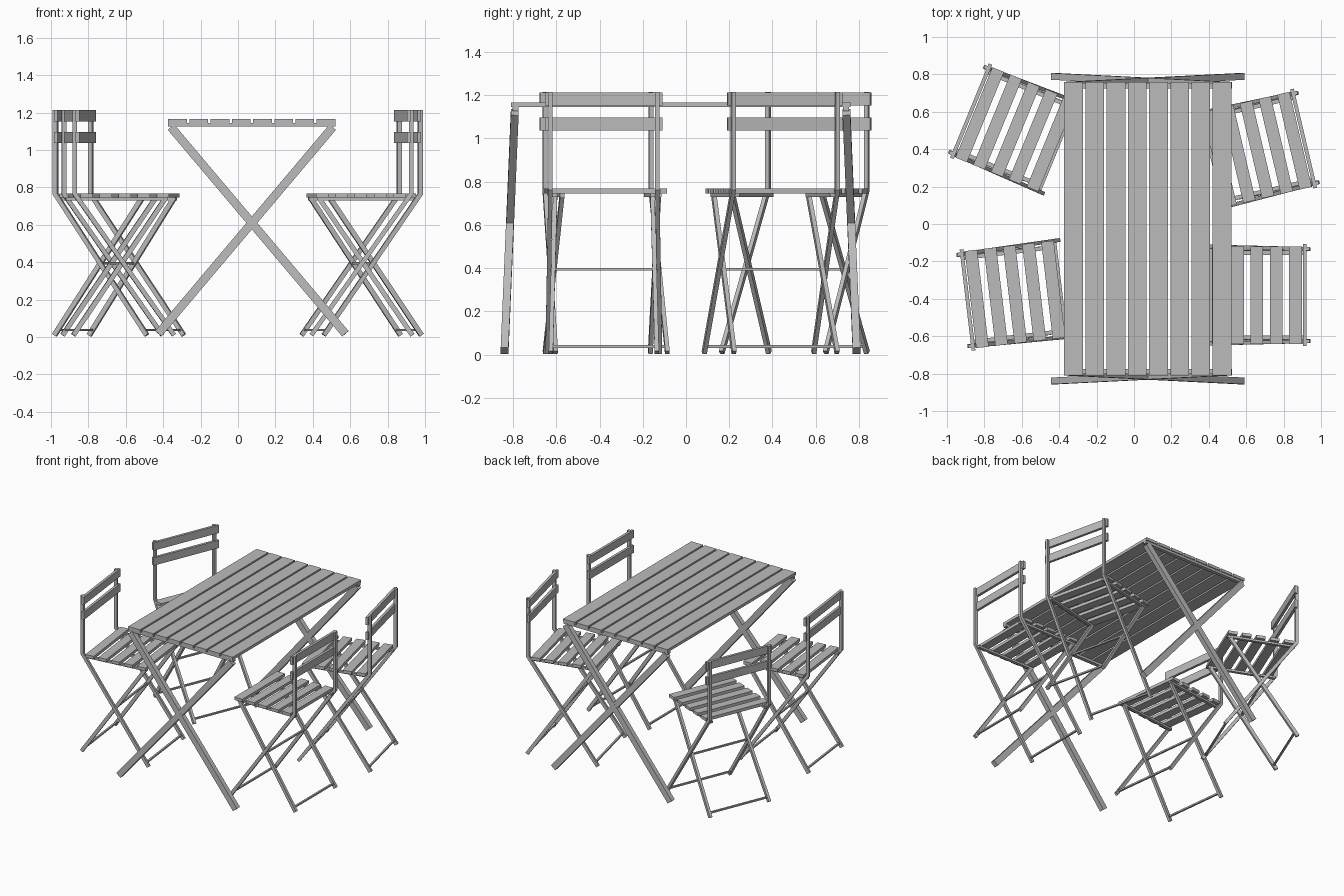
import bpy
import bmesh
from math import radians
from mathutils import Matrix, Vector

cube = bpy.data.objects.get("Cube")
if cube:
    bpy.data.objects.remove(cube, do_unlink=True)

grey = bpy.data.materials.new("plain_grey")
grey.use_nodes = True
GREY = (0.5, 0.5, 0.5, 1)
grey.diffuse_color = GREY
grey.node_tree.nodes["Principled BSDF"].inputs["Base Color"].default_value = GREY


def finish(name, bm, place):
    bmesh.ops.recalc_face_normals(bm, faces=bm.faces[:])
    mesh = bpy.data.meshes.new(name)
    bm.to_mesh(mesh)
    bm.free()
    mesh.materials.append(grey)
    obj = bpy.data.objects.new(name, mesh)
    obj.matrix_world = place
    bpy.context.collection.objects.link(obj)
    return obj


def box(name, low, high, place):
    """Box between two opposite corners."""
    low, high = Vector(low), Vector(high)
    bm = bmesh.new()
    size = Matrix.Diagonal((*(high - low), 1))
    bmesh.ops.create_cube(bm, size=1, matrix=Matrix.Translation((low + high) / 2) @ size)
    return finish(name, bm, place)


def bar(name, points, depth, thick, place):
    """Rectangular bar swept along points, mitred at bends; thick is along y."""
    pts = [Vector(p) for p in points]
    dirs = [(b - a).normalized() for a, b in zip(pts, pts[1:])]
    bm = bmesh.new()
    rings = []
    for i, p in enumerate(pts):
        before, after = dirs[max(i - 1, 0)], dirs[min(i, len(dirs) - 1)]
        tangent = (before + after).normalized()
        normal = tangent.cross(Vector((0, 1, 0))).normalized()
        side = normal.cross(tangent)
        n = normal * depth / 2 / tangent.dot(after)
        s = side * thick / 2
        rings.append([bm.verts.new(p + c) for c in (n + s, n - s, -n - s, s - n)])
    for a, b in zip(rings, rings[1:]):
        for k in range(4):
            j = (k + 1) % 4
            bm.faces.new((a[k], a[j], b[j], b[k]))
    bm.faces.new(rings[0])
    bm.faces.new(rings[-1])
    return finish(name, bm, place)


def build_table(place):
    half_x, half_y, slats, width = 0.447, 0.785, 8, 0.1
    pitch = (2 * half_x - width) / (slats - 1)
    for i in range(slats):
        x = -half_x + i * pitch
        box("table_slat", (x, -half_y, 1.145), (x + width, half_y, 1.167), place)
    for s in (-1, 1):
        # rail under each end of the top
        ys = sorted((s * 0.75, s * 0.778))
        box("table_end_rail", (-half_x, ys[0], 1.127), (half_x, ys[1], 1.145), place)
        # crossed legs, splayed outwards
        for m in (-1, 1):
            bar("table_leg", [(m * 0.5, s * 0.814, 0.018), (-m * 0.432, s * 0.767, 1.122)],
                0.045, 0.036, place)


def build_chair(place):
    # x = 0 is the back of the chair, +x is its front
    for i in range(5):
        x = 0.04 + i * 0.103
        box("chair_seat_slat", (x, -0.261, 0.745), (x + 0.067, 0.261, 0.768), place)
    for z in (1.037, 1.153):
        box("chair_back_slat", (0.014, -0.272, z), (0.034, 0.272, z + 0.06), place)
    for s in (-1, 1):
        # back post bending into the front leg
        bar("chair_post_leg", [(0.545, s * 0.26, 0.01), (0.012, s * 0.247, 0.765),
                               (0.012, s * 0.247, 1.215)], 0.024, 0.02, place)
        # rear leg rising to the seat front
        bar("chair_rear_leg", [(0.005, s * 0.245, 0.01), (0.5, s * 0.225, 0.738)],
            0.026, 0.02, place)
        ys = sorted((s * 0.215, s * 0.237))
        box("chair_seat_rail", (0.02, ys[0], 0.73), (0.515, ys[1], 0.746), place)
    # foot bars and pivot rod
    for name, x, z in (("chair_front_foot_bar", 0.525, 0.038),
                       ("chair_rear_foot_bar", 0.025, 0.038),
                       ("chair_pivot_rod", 0.266, 0.395)):
        box(name, (x - 0.007, -0.25, z - 0.006), (x + 0.007, 0.25, z + 0.006), place)


build_table(Matrix.Translation((0.074, -0.025, 0)))

# back centre and facing angle of each chair
for x, y, angle in ((-0.893, 0.612, -22.3), (-0.914, -0.409, 6.8),
                    (0.93, 0.462, 193.2), (0.937, -0.38, 180)):
    build_chair(Matrix.Translation((x, y, 0)) @ Matrix.Rotation(radians(angle), 4, "Z"))
